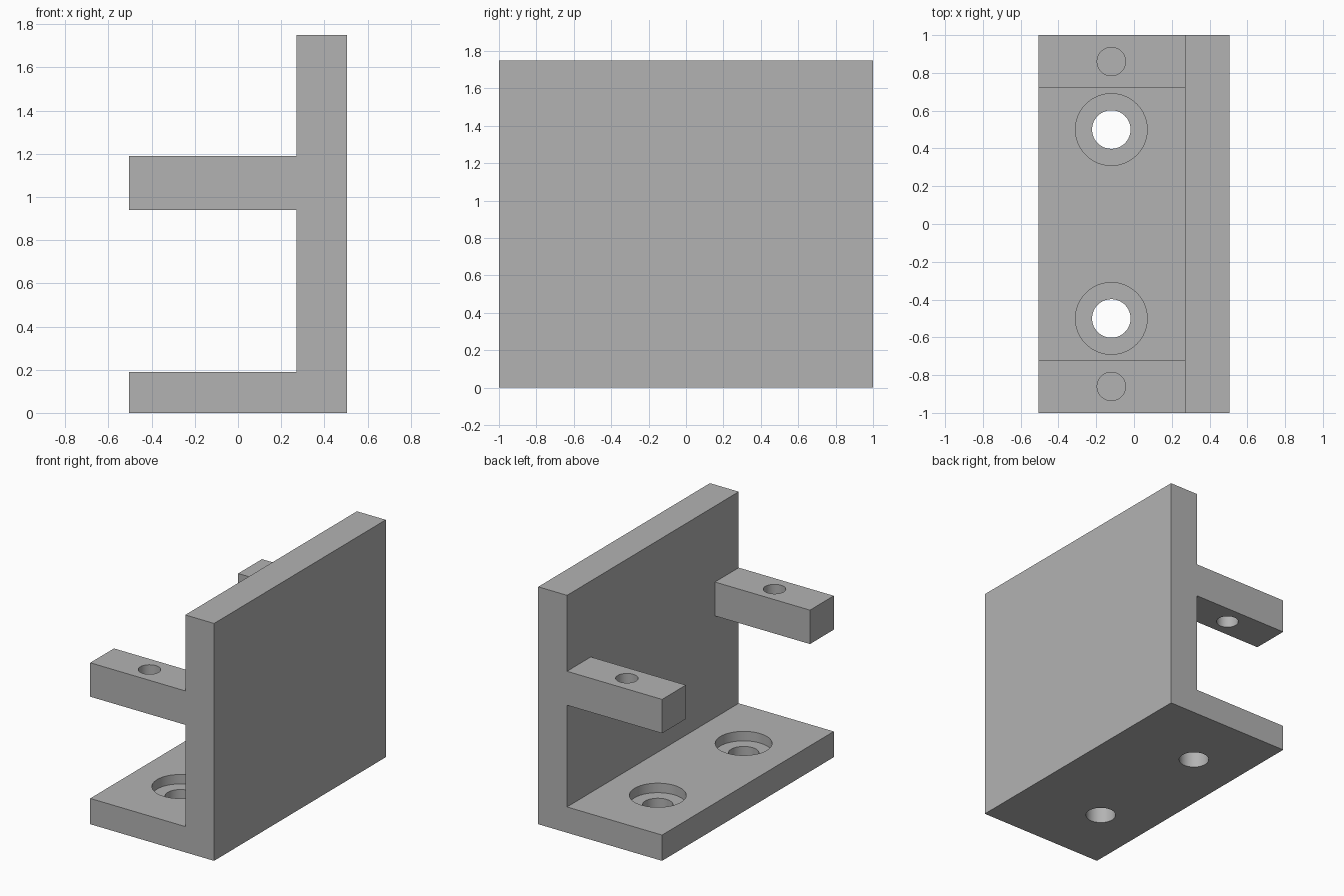
import bpy
import bmesh

if "Cube" in bpy.data.objects:
    bpy.data.objects.remove(bpy.data.objects["Cube"], do_unlink=True)

# Single grey material
grey = bpy.data.materials.new("plain_grey")
grey.use_nodes = True
colour = (0.45, 0.45, 0.45, 1)
grey.diffuse_color = colour
grey.node_tree.nodes["Principled BSDF"].inputs["Base Color"].default_value = colour

# Main dimensions
LEFT, WALL, RIGHT = -0.505, 0.27, 0.505
BASE_TOP, HEIGHT = 0.19, 1.75
ARM_LOW, ARM_HIGH, ARM_INNER = 0.94, 1.19, 0.723
HOLE_X = -0.12


def extrude_profile(name, profile, y0, y1):
    """Extrude an (x, z) outline along y."""
    bm = bmesh.new()
    face = bm.faces.new([bm.verts.new((x, y0, z)) for x, z in profile])
    moved = bmesh.ops.extrude_face_region(bm, geom=[face])["geom"]
    verts = [v for v in moved if isinstance(v, bmesh.types.BMVert)]
    bmesh.ops.translate(bm, verts=verts, vec=(0, y1 - y0, 0))
    bmesh.ops.recalc_face_normals(bm, faces=bm.faces)
    mesh = bpy.data.meshes.new(name)
    bm.to_mesh(mesh)
    bm.free()
    mesh.materials.append(grey)
    obj = bpy.data.objects.new(name, mesh)
    bpy.context.collection.objects.link(obj)
    return obj


def hole_cutter(y, radius, z0, z1):
    bpy.ops.mesh.primitive_cylinder_add(
        vertices=64, radius=radius, depth=z1 - z0,
        location=(HOLE_X, y, (z0 + z1) / 2))
    cutter = bpy.context.object
    cutter.name = "hole_cutter"
    cutter.data.materials.append(grey)
    return cutter


def apply_boolean(target, tool, operation):
    mod = target.modifiers.new(operation.lower(), "BOOLEAN")
    mod.operation = operation
    mod.solver = "EXACT"
    mod.object = tool
    bpy.context.view_layer.objects.active = target
    bpy.ops.object.modifier_apply(modifier=mod.name)
    bpy.data.objects.remove(tool, do_unlink=True)


# Base plate and upright wall as one L section
bracket = extrude_profile("bracket", [
    (LEFT, 0), (RIGHT, 0), (RIGHT, HEIGHT), (WALL, HEIGHT),
    (WALL, BASE_TOP), (LEFT, BASE_TOP)], -1, 1)

for side in (-1, 1):
    # Arm at each end of the wall
    end = WALL + 0.1
    arm = extrude_profile("arm", [
        (LEFT, ARM_LOW), (end, ARM_LOW), (end, ARM_HIGH), (LEFT, ARM_HIGH)],
        *sorted((side * ARM_INNER, side)))
    apply_boolean(bracket, arm, "UNION")
    # Arm hole, base hole and its counterbore
    for y, radius, z0, z1 in ((0.86, 0.075, 0.8, 1.3),
                              (0.5, 0.102, -0.1, 0.3),
                              (0.5, 0.19, BASE_TOP - 0.07, 0.3)):
        apply_boolean(bracket, hole_cutter(side * y, radius, z0, z1), "DIFFERENCE")

# Smooth hole walls, sharp edges elsewhere
bpy.ops.object.select_all(action="DESELECT")
bracket.select_set(True)
bpy.context.view_layer.objects.active = bracket
bpy.ops.object.shade_smooth_by_angle()
